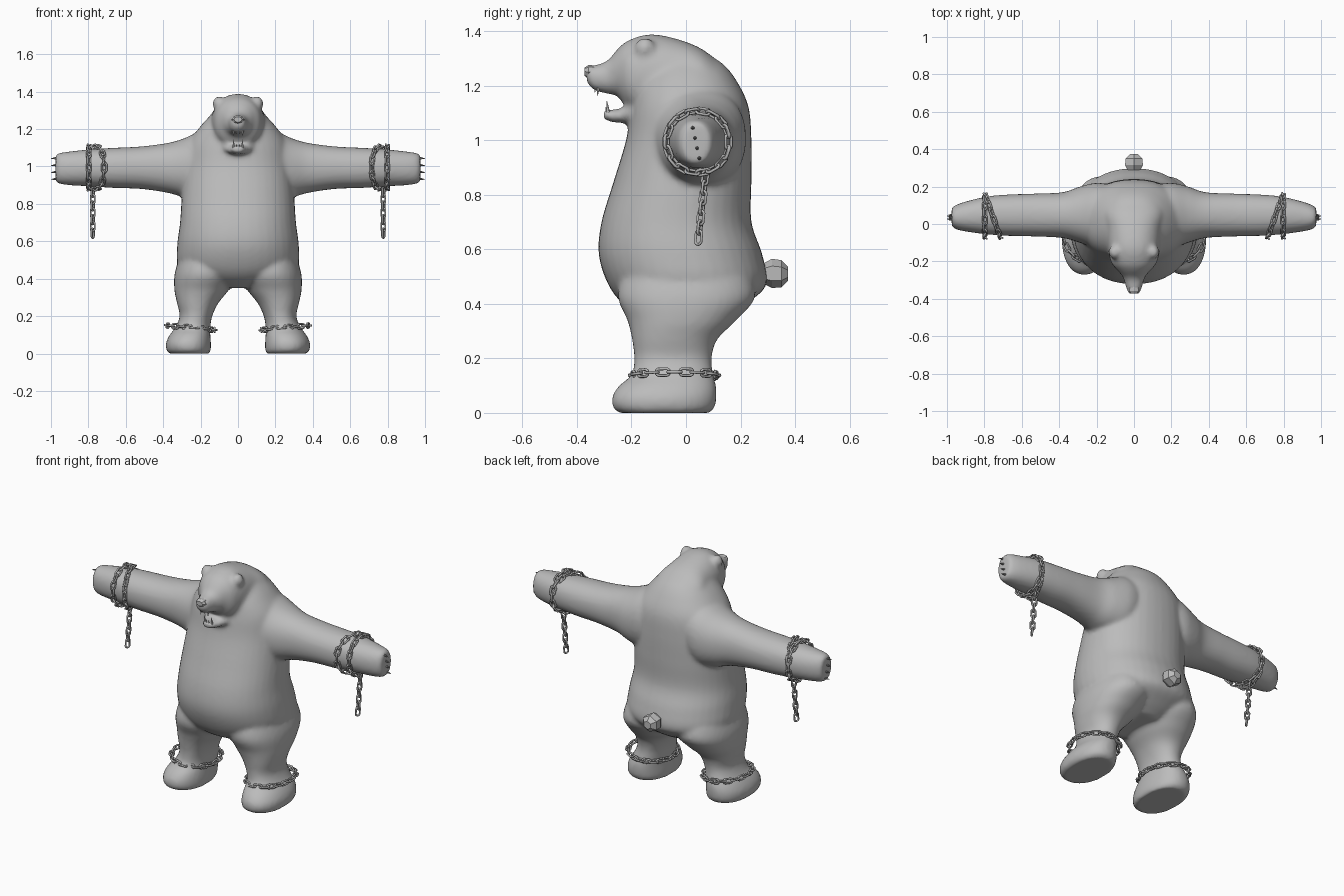
import bpy, bmesh, math
from mathutils import Vector, Matrix

cube = bpy.data.objects.get("Cube")
if cube:
    bpy.data.objects.remove(cube, do_unlink=True)


def material(name, value):
    m = bpy.data.materials.new(name)
    m.use_nodes = True
    color = (value, value, value, 1)
    m.diffuse_color = color
    m.node_tree.nodes["Principled BSDF"].inputs["Base Color"].default_value = color
    return m


FUR = material("grey fur", 0.5)
METAL = material("grey metal", 0.45)
TOOTH = material("pale tooth", 0.7)
CLAW = material("dark claw", 0.25)


def finish(name, bm, mat, smooth=True):
    bmesh.ops.recalc_face_normals(bm, faces=bm.faces[:])
    mesh = bpy.data.meshes.new(name)
    bm.to_mesh(mesh)
    bm.free()
    mesh.materials.append(mat)
    ob = bpy.data.objects.new(name, mesh)
    bpy.context.collection.objects.link(ob)
    for p in mesh.polygons:
        p.use_smooth = smooth
    return ob


def refine(rows, steps):
    """Catmull-Rom interpolation between the given sections."""
    rows = [Vector(r) for r in rows]
    ext = [rows[0]] + rows + [rows[-1]]
    out = []
    for i in range(len(rows) - 1):
        a, b, c, d = ext[i:i + 4]
        for k in range(steps):
            t = k / steps
            out.append(0.5 * (2 * b + (c - a) * t + (2 * a - 5 * b + 4 * c - d) * t * t
                              + (3 * b - a - 3 * c + d) * t ** 3))
    return out + [rows[-1]]


def loft(bm, axis, rows, side=1, power=2.2, segs=40, steps=5):
    """Each row: position on axis, then min and max on the two other axes."""
    def bend(v):
        return math.copysign(abs(v) ** (2 / power), v)
    rings = []
    for t, a0, a1, b0, b1 in (refine(rows, steps) if steps > 1 else rows):
        ring = []
        for k in range(segs):
            ang = math.tau * k / segs + math.pi / 2
            co = [(a0 + a1) / 2 + (a1 - a0) / 2 * bend(math.cos(ang)),
                  (b0 + b1) / 2 + (b1 - b0) / 2 * bend(math.sin(ang))]
            co.insert(axis, t)
            co[0] *= side
            ring.append(bm.verts.new(co))
        rings.append(ring)
    for r, s in zip(rings, rings[1:]):
        for k in range(segs):
            j = (k + 1) % segs
            bm.faces.new((r[k], r[j], s[j], s[k]))
    bm.faces.new(rings[0])
    bm.faces.new(rings[-1])


# Body: torso, head, jaw, arms, legs and ears fused into one skin
bm = bmesh.new()
loft(bm, 2, [(0.35, -.12, .12, -.14, .14), (0.40, -.24, .24, -.23, .22),
             (0.47, -.32, .32, -.285, .295), (0.58, -.325, .325, -.32, .28),
             (0.70, -.31, .31, -.31, .24), (0.85, -.30, .30, -.265, .24),
             (1.0, -.285, .285, -.22, .24), (1.12, -.265, .265, -.20, .23),
             (1.21, -.205, .205, -.18, .19), (1.28, -.14, .14, -.13, .135),
             (1.33, -.08, .08, -.08, .05)])
loft(bm, 1, [(-.365, -.03, .03, 1.215, 1.268), (-.34, -.043, .043, 1.185, 1.274),
             (-.29, -.056, .056, 1.17, 1.29), (-.25, -.085, .085, 1.16, 1.335),
             (-.21, -.12, .12, 1.11, 1.366), (-.13, -.14, .14, 1.07, 1.388),
             (-.03, -.15, .15, 1.05, 1.37), (.06, -.17, .17, 1.05, 1.333),
             (.14, -.16, .16, 1.0, 1.27)])
loft(bm, 1, [(-.302, -.03, .03, 1.076, 1.11), (-.27, -.045, .045, 1.066, 1.112),
             (-.23, -.065, .065, 1.064, 1.12), (-.17, -.1, .1, 1.07, 1.16),
             (-.1, -.12, .12, 1.08, 1.2)])
for s in (1, -1):
    loft(bm, 0, [(.12, -.12, .21, .86, 1.2), (.2, -.13, .22, .82, 1.19),
                 (.29, -.1, .2, .835, 1.15), (.38, -.075, .17, .86, 1.125),
                 (.52, -.067, .163, .88, 1.107), (.66, -.064, .158, .885, 1.1),
                 (.78, -.056, .148, .893, 1.093), (.9, -.04, .12, .9, 1.08),
                 (.955, -.027, .1, .908, 1.072), (.975, -.01, .085, .92, 1.06)], s)
    loft(bm, 2, [(0, .15, .37, -.245, .085), (.02, .145, .383, -.268, .105),
                 (.06, .145, .384, -.27, .112), (.1, .148, .365, -.245, .11),
                 (.14, .148, .335, -.2, .1), (.2, .138, .312, -.19, .094),
                 (.27, .105, .326, -.198, .115), (.34, .05, .34, -.215, .185),
                 (.43, .01, .338, -.25, .255), (.55, .03, .3, -.22, .22)], s)
    ear = Matrix.LocRotScale(Vector((.102 * s, -.15, 1.336)), None,
                             Vector((.034, .038, .04)))
    bmesh.ops.create_icosphere(bm, subdivisions=3, radius=1, matrix=ear)
body = finish("bear_body", bm, FUR)
remesh = body.modifiers.new("fuse", "REMESH")
remesh.mode = "VOXEL"
remesh.voxel_size = 0.012
remesh.use_smooth_shade = True
soften = body.modifiers.new("soften", "SMOOTH")
soften.factor = 0.5
soften.iterations = 6

# Faceted tail and nose
bm = bmesh.new()
loft(bm, 1, [(.27, -.03, .03, .48, .54), (.315, -.055, .055, .458, .565),
             (.35, -.052, .052, .46, .56), (.374, -.025, .025, .485, .535)],
     power=2, segs=6, steps=1)
finish("tail", bm, FUR, False)
bm = bmesh.new()
loft(bm, 1, [(-.372, -.022, .022, 1.236, 1.266), (-.358, -.034, .034, 1.225, 1.275),
             (-.33, -.03, .03, 1.23, 1.274)], power=2, segs=8, steps=1)
finish("nose", bm, FUR, False)


def spike(bm, base, tip, radius):
    base, tip = Vector(base), Vector(tip)
    d = tip - base
    m = Matrix.Translation((base + tip) / 2) @ d.to_track_quat("Z", "Y").to_matrix().to_4x4()
    bmesh.ops.create_cone(bm, cap_ends=True, segments=6, radius1=radius,
                          radius2=radius * 0.1, depth=d.length, matrix=m)


# Teeth: long fangs with small teeth between
bm = bmesh.new()
for s in (1, -1):
    spike(bm, (.026 * s, -.322, 1.2), (.024 * s, -.324, 1.162), .008)
    spike(bm, (.024 * s, -.284, 1.095), (.023 * s, -.29, 1.143), .008)
    spike(bm, (.009 * s, -.332, 1.2), (.009 * s, -.334, 1.175), .006)
    spike(bm, (.008 * s, -.291, 1.095), (.008 * s, -.294, 1.122), .006)
finish("teeth", bm, TOOTH, False)

# Claws on the ends of the arms
bm = bmesh.new()
for s in (1, -1):
    for i in range(4):
        z = .935 + .037 * i
        y = .05 - .008 * i
        spike(bm, (.96 * s, y, z), (s, y - .004, z - .004), .01)
finish("claws", bm, CLAW, False)


def add_link(bm, place, tangent, normal, turn):
    """A stretched ring of round wire, turned about the chain direction."""
    x = tangent.normalized()
    y = normal.cross(x).normalized()
    m = Matrix((x, y, x.cross(y))).transposed() @ Matrix.Rotation(turn, 3, "X")
    rings = []
    for i in range(12):
        a = math.tau * (i + .5) / 12
        c, s = math.cos(a), math.sin(a)
        mid = Vector((.0125 * c + math.copysign(.013, c), .0125 * s, 0))
        ring = []
        for j in range(6):
            b = math.tau * j / 6
            off = Vector((c * math.cos(b), s * math.cos(b), math.sin(b))) * .0055
            ring.append(bm.verts.new(place + m @ (mid + off)))
        rings.append(ring)
    for i in range(12):
        r, q = rings[i], rings[(i + 1) % 12]
        for j in range(6):
            k = (j + 1) % 6
            bm.faces.new((r[j], q[j], q[k], r[k]))


def chain_loop(bm, center, u, v, count, turn):
    center, u, v = Vector(center), Vector(u), Vector(v)
    for i in range(count):
        a = math.tau * i / count
        add_link(bm, center + u * math.cos(a) + v * math.sin(a),
                 v * math.cos(a) - u * math.sin(a), u.cross(v),
                 turn + (i % 2) * math.pi / 2)


# Chains: two loops and a hanging end on each wrist, one loop on each ankle
for s, label in ((1, "left"), (-1, "right")):
    bm = bmesh.new()
    chain_loop(bm, (.797 * s, .042, .994), (0, .113, 0), (0, 0, .113), 18, .6)
    chain_loop(bm, (.755 * s, .042, .994), (.04 * s, .113, 0), (0, 0, .113), 18, .6)
    for i in range(7):
        spot = Vector((.777 * s, .07 - .004 * i, .862 - .0365 * i))
        add_link(bm, spot, Vector((0, -.1, -1)), Vector((1, 0, 0)),
                 .5 + (i % 2) * math.pi / 2)
    finish(label + "_wrist_chain", bm, METAL)
    bm = bmesh.new()
    chain_loop(bm, (.252 * s, -.042, .138), (.128 * s, 0, .012), (0, .153, 0), 22, .1)
    finish(label + "_ankle_chain", bm, METAL)
